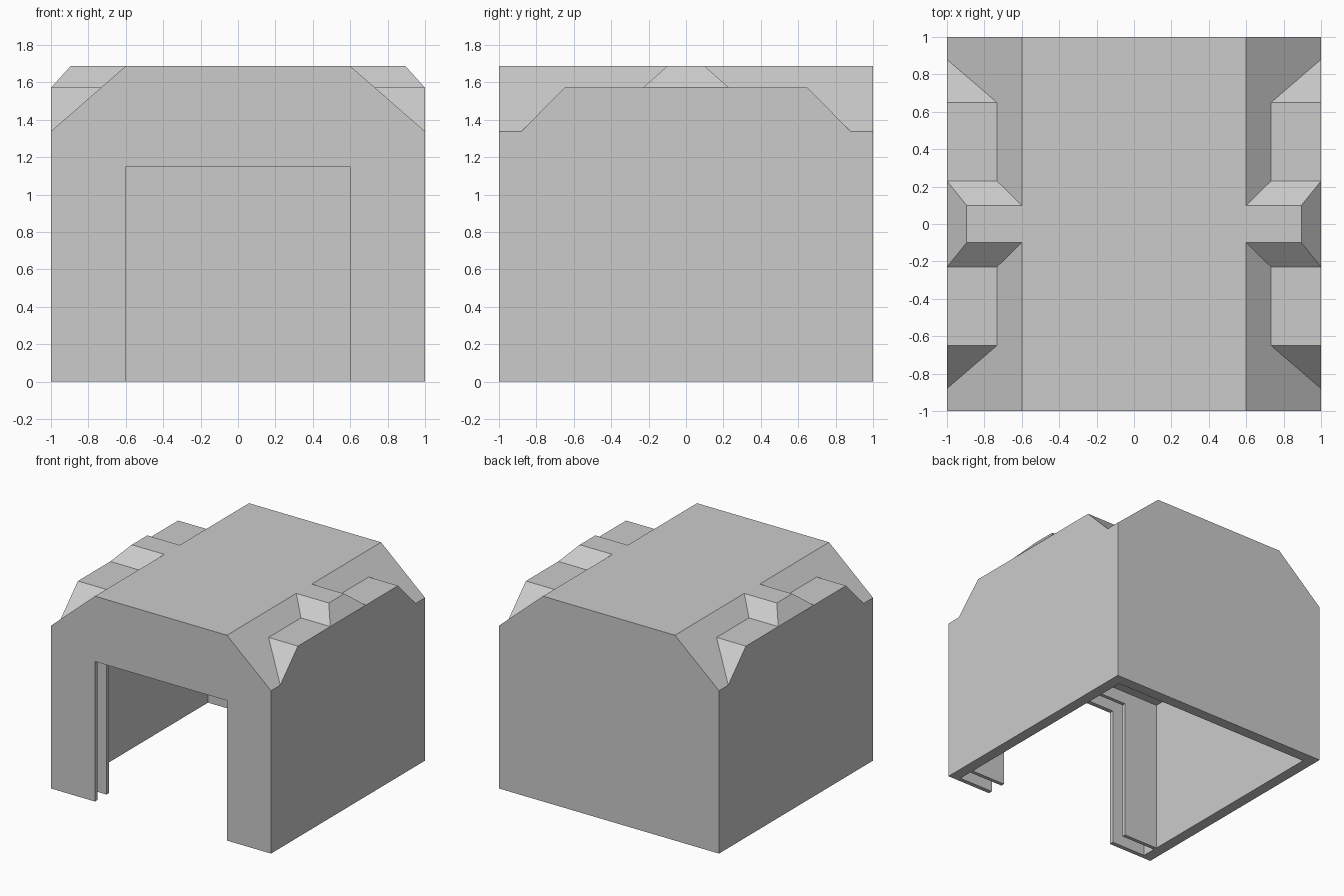
import bpy, bmesh

if "Cube" in bpy.data.objects:
    bpy.data.objects.remove(bpy.data.objects["Cube"])

TOP, MID, EAVE = 1.687, 1.571, 1.338   # roof, side block and eave heights
WALL, CEILING = 0.09, 1.25
DOOR_W, DOOR_H = 0.6, 1.15


def loft(name, ring_a, ring_b):
    """Solid between two matching rings of points."""
    bm = bmesh.new()
    a = [bm.verts.new(p) for p in ring_a]
    b = [bm.verts.new(p) for p in ring_b]
    bm.faces.new(a)
    bm.faces.new(b)
    n = len(a)
    for i in range(n):
        j = (i + 1) % n
        bm.faces.new((a[i], a[j], b[j], b[i]))
    bmesh.ops.recalc_face_normals(bm, faces=bm.faces)
    mesh = bpy.data.meshes.new(name)
    bm.to_mesh(mesh)
    bm.free()
    obj = bpy.data.objects.new(name, mesh)
    bpy.context.collection.objects.link(obj)
    return obj


def rect(x0, x1, y0, y1, z):
    return [(x0, y0, z), (x1, y0, z), (x1, y1, z), (x0, y1, z)]


def box(name, x, y0, y1, z0, z1):
    return loft(name, rect(-x, x, y0, y1, z0), rect(-x, x, y0, y1, z1))


def combine(target, tool, operation):
    """Apply an exact boolean and remove the tool."""
    tool.hide_render = True
    mod = target.modifiers.new(operation.title(), 'BOOLEAN')
    mod.operation = operation
    mod.solver = 'EXACT'
    mod.object = tool
    bpy.context.view_layer.objects.active = target
    bpy.ops.object.modifier_apply(modifier=mod.name)
    bpy.data.objects.remove(tool)


# Main body: box with sloped roof edges
section = [(-1, 0), (1, 0), (1, EAVE), (0.6, TOP), (-0.6, TOP), (-1, EAVE)]
body = loft("garage_shell", [(x, -1, z) for x, z in section],
            [(x, 1, z) for x, z in section])

for s in (-1, 1):
    # Long tapered block on the roof slope
    side = [(-0.88, EAVE), (-0.65, MID), (0.65, MID), (0.88, EAVE),
            (0.88, 1.3), (-0.88, 1.3)]
    combine(body, loft("side_block", [(s * 0.6, y, z) for y, z in side],
                       [(s, y, z) for y, z in side]), 'UNION')
    # Small raised block bevelled on three sides
    combine(body, loft("centre_block",
                       rect(s * 0.5, s, -0.23, 0.23, MID),
                       rect(s * 0.5, s * 0.895, -0.1, 0.1, TOP)), 'UNION')

# Hollow room, door slot and doorway, all open at the bottom
inner = 1 - WALL
combine(body, box("room_cutter", inner, -0.82, inner, -0.1, CEILING), 'DIFFERENCE')
combine(body, box("slot_cutter", inner, -0.965, -0.85, -0.1, CEILING), 'DIFFERENCE')
combine(body, box("doorway_cutter", DOOR_W, -1.1, -0.7, -0.1, DOOR_H), 'DIFFERENCE')
